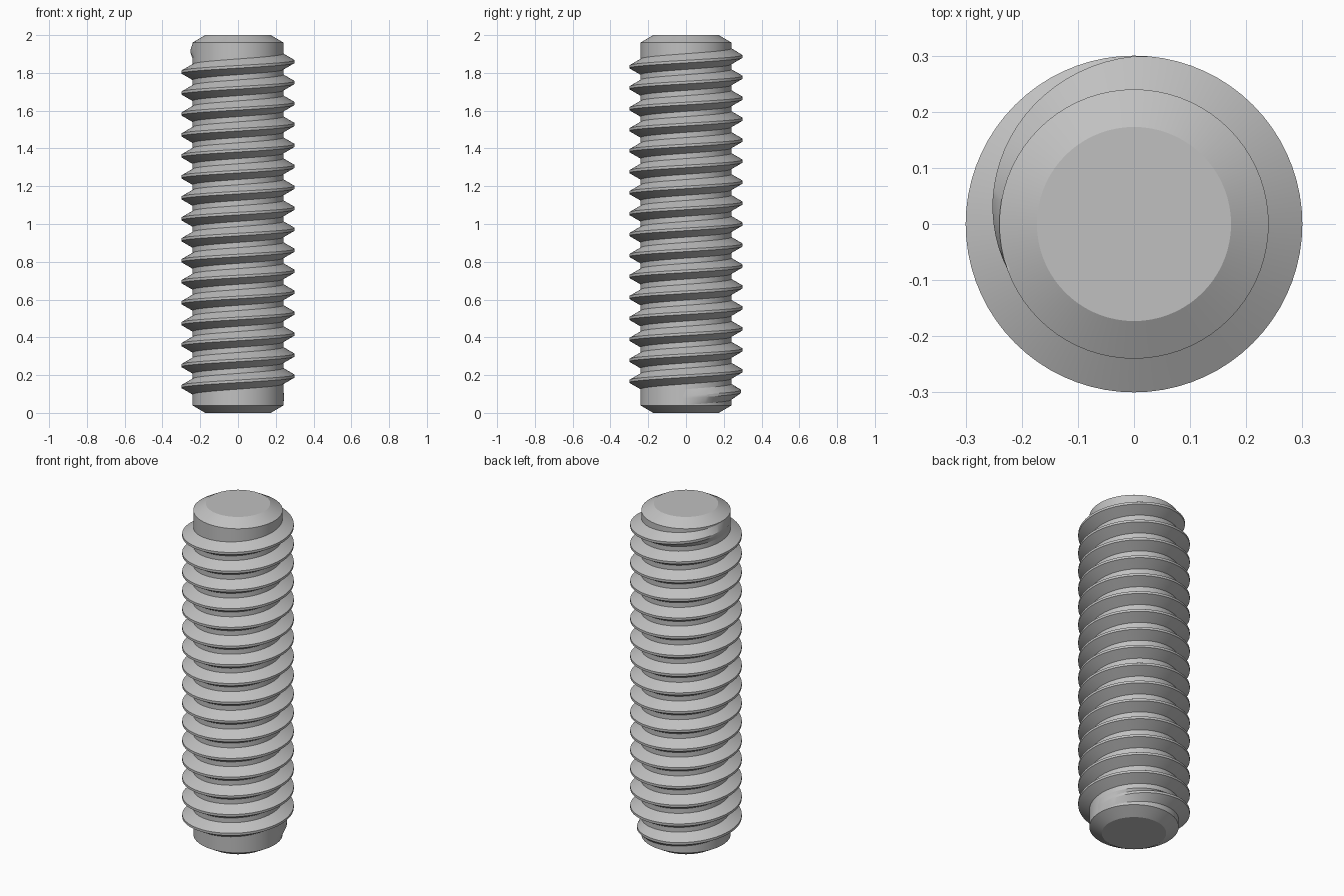
import bpy, bmesh, math

if "Cube" in bpy.data.objects:
    bpy.data.objects.remove(bpy.data.objects["Cube"], do_unlink=True)

ROOT, CREST = 0.24, 0.30          # thread radii
PITCH, HEIGHT = 0.111, 2.0
TIP, CHAMFER = 0.173, 0.039       # end chamfers
STEP = 5                          # degrees per segment
START, END, FADE = -5, 5960, 112  # thread run and fade length in degrees

steel = bpy.data.materials.new("steel_grey")
steel.use_nodes = True
colour = (0.53, 0.53, 0.53, 1)
steel.diffuse_color = colour
steel.node_tree.nodes["Principled BSDF"].inputs["Base Color"].default_value = colour


def sweep(name, rings, closed_profile, closed_path):
    """Skin a list of equal rings of points into a smooth mesh with sharp edges."""
    bm = bmesh.new()
    loops = [[bm.verts.new(p) for p in ring] for ring in rings]
    n = len(loops[0])
    pairs = list(zip(loops, loops[1:]))
    if closed_path:
        pairs.append((loops[-1], loops[0]))
    for a, b in pairs:
        for i in range(n if closed_profile else n - 1):
            j = (i + 1) % n
            bm.faces.new((a[i], b[i], b[j], a[j]))
    if closed_path:
        bm.faces.new([ring[0] for ring in loops])
        bm.faces.new([ring[-1] for ring in loops])
    else:
        bm.faces.new(loops[0])
        bm.faces.new(loops[-1])
    bmesh.ops.recalc_face_normals(bm, faces=bm.faces)
    mesh = bpy.data.meshes.new(name)
    bm.to_mesh(mesh)
    bm.free()
    mesh.materials.append(steel)
    obj = bpy.data.objects.new(name, mesh)
    bpy.context.collection.objects.link(obj)
    bpy.ops.object.select_all(action="DESELECT")
    obj.select_set(True)
    bpy.context.view_layer.objects.active = obj
    bpy.ops.object.shade_smooth_by_angle(angle=math.radians(25))
    return obj


def place(profile, degrees, lift=0.0):
    """Turn (radius, z) points about the axis."""
    a = math.radians(degrees)
    return [(r * math.cos(a), r * math.sin(a), z + lift) for r, z in profile]


# Core rod with chamfered ends
rod = [(TIP, 0), (ROOT, CHAMFER), (ROOT, HEIGHT - CHAMFER), (TIP, HEIGHT)]
sweep("core_rod", [place(rod, d) for d in range(0, 360, STEP)], False, True)

# Helical ridge, flat-crested, fading into the rod at both ends
crest_half, base_half = PITCH / 16, PITCH * 3 / 8
rings = []
for d in range(START, END + 1, STEP):
    fade = min(1, (d - START) / FADE, (END - d) / FADE)
    top = ROOT - 0.0005 + (CREST - ROOT + 0.0005) * fade
    ridge = [(ROOT - 0.01, -base_half), (min(ROOT, top), -base_half), (top, -crest_half),
             (top, crest_half), (min(ROOT, top), base_half), (ROOT - 0.01, base_half)]
    rings.append(place(ridge, d, 0.084 + PITCH * d / 360))
sweep("thread_ridge", rings, True, False)
